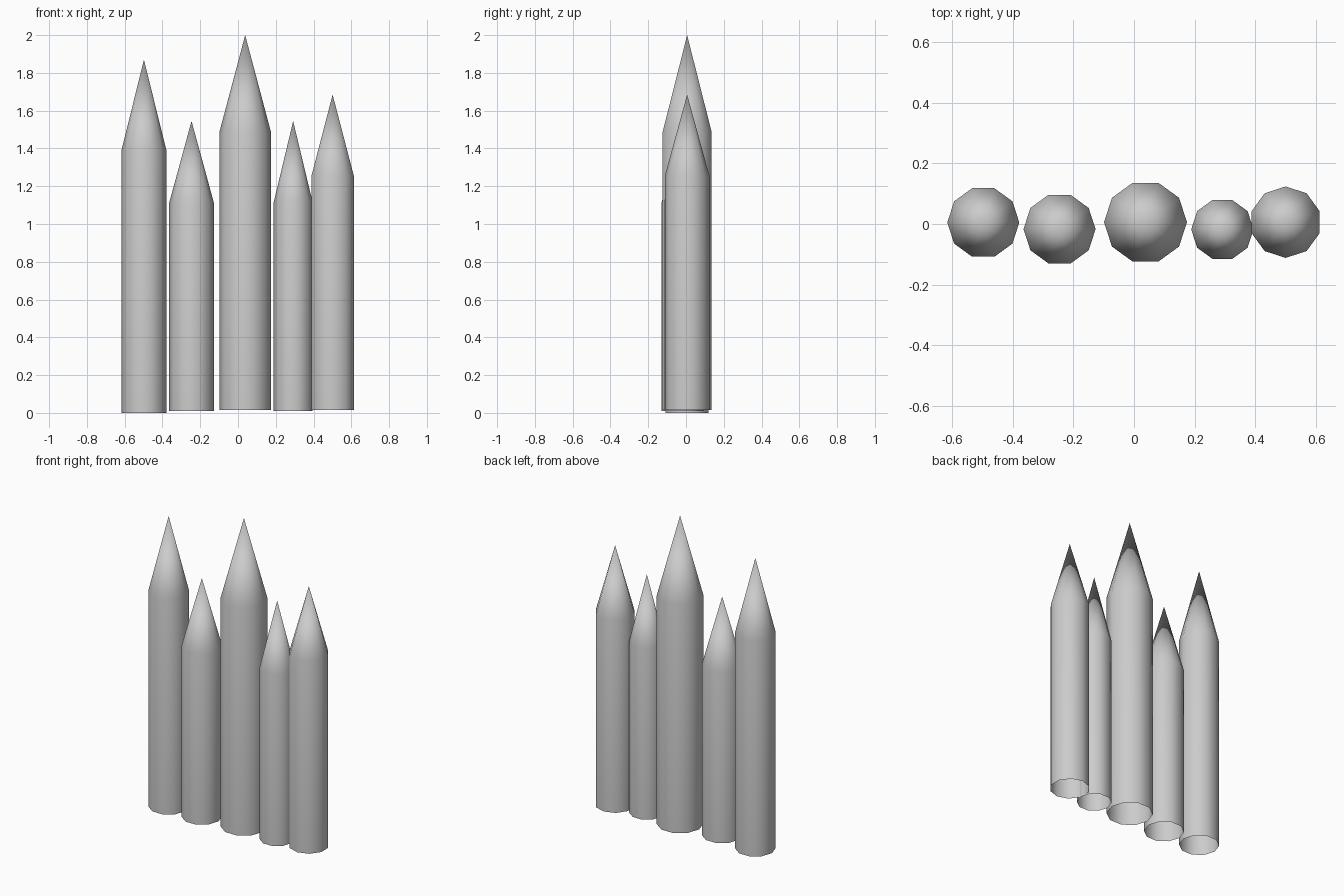
import bpy, bmesh
from math import cos, sin, radians, tau

cube = bpy.data.objects.get("Cube")
if cube:
    bpy.data.objects.remove(cube, do_unlink=True)

SIDES = 10

grey = bpy.data.materials.new("plain grey")
grey.use_nodes = True
colour = (0.6, 0.6, 0.6, 1)
grey.diffuse_color = colour
grey.node_tree.nodes["Principled BSDF"].inputs["Base Color"].default_value = colour


def make_stake(name, x, y, radius, base, shoulder, tip, turn=0):
    """Hollow round post, open below, with a pointed top."""
    bm = bmesh.new()
    angles = [tau * i / SIDES + radians(turn) for i in range(SIDES)]
    rings = [[bm.verts.new((radius * cos(a), radius * sin(a), z)) for a in angles]
             for z in (base, shoulder)]
    point = bm.verts.new((0, 0, tip))
    low, high = rings
    for i in range(SIDES):
        j = (i + 1) % SIDES
        bm.faces.new((low[i], low[j], high[j], high[i]))
        bm.faces.new((high[i], high[j], point))
    for face in bm.faces:
        face.smooth = True
    mesh = bpy.data.meshes.new(name)
    bm.to_mesh(mesh)
    bm.free()
    mesh.materials.append(grey)
    stake = bpy.data.objects.new(name, mesh)
    stake.location = (x, y, 0)
    bpy.context.collection.objects.link(stake)


# Row of stakes from the model's right to its left
make_stake("far_right_stake", -0.498, 0.005, 0.119, 0.0, 1.39, 1.87)
make_stake("right_stake", -0.246, -0.017, 0.119, 0.01, 1.11, 1.545)
make_stake("middle_stake", 0.038, 0.006, 0.137, 0.015, 1.485, 2.0)
make_stake("left_stake", 0.292, -0.018, 0.103, 0.01, 1.115, 1.545)
make_stake("far_left_stake", 0.501, 0.006, 0.118, 0.015, 1.255, 1.685, turn=18)
